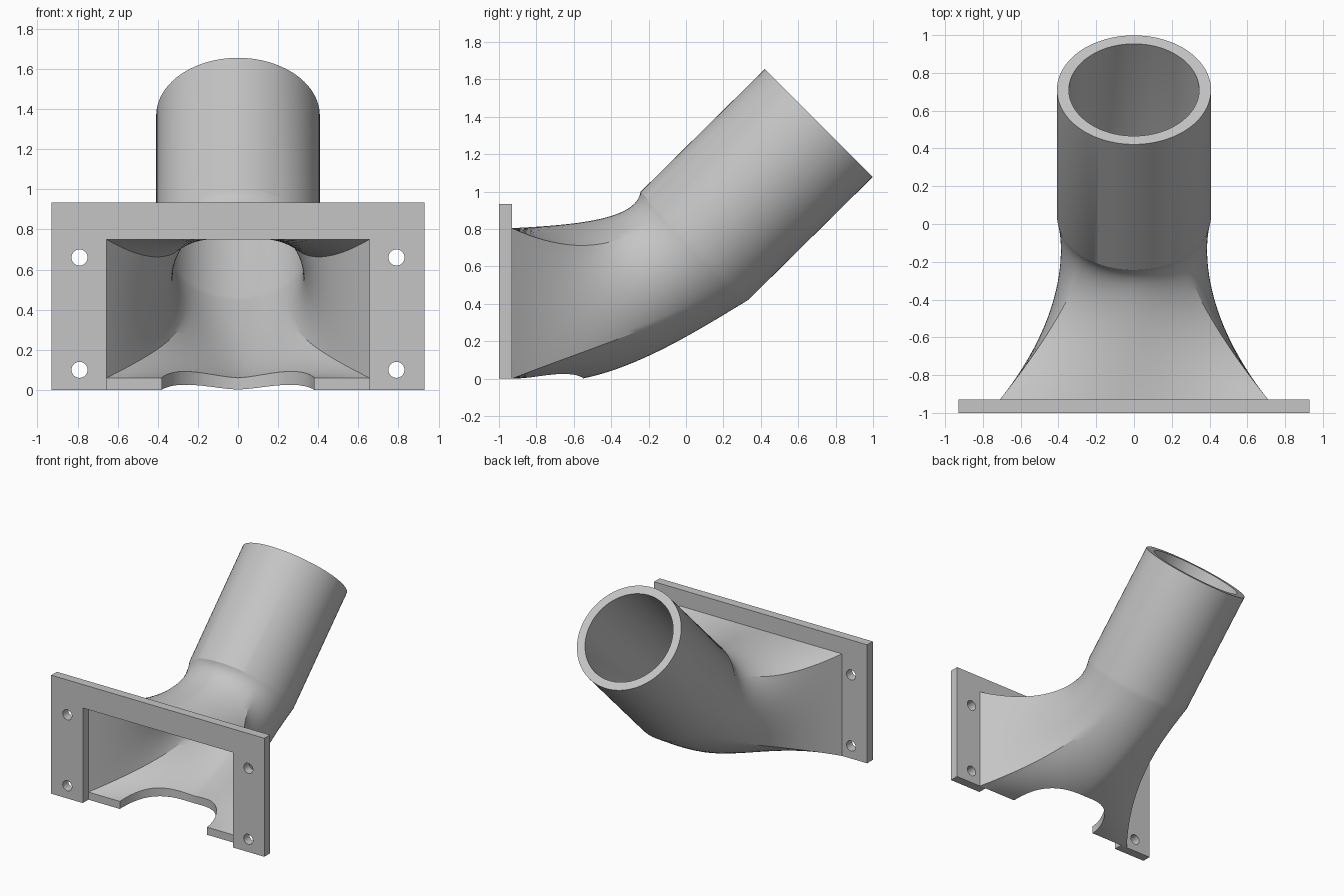
import bpy, bmesh
from math import sin, cos, pi, radians
from mathutils import Vector

if "Cube" in bpy.data.objects:
    bpy.data.objects.remove(bpy.data.objects["Cube"])

grey = bpy.data.materials.new("light_grey")
grey.use_nodes = True
colour = (0.56, 0.56, 0.56, 1)
grey.diffuse_color = colour
grey.node_tree.nodes["Principled BSDF"].inputs["Base Color"].default_value = colour

FRONT, BACK = -1.0, -0.93            # flange faces
SIDE, STEPS = 20, 28                 # points per duct wall, rings along the duct
BEND = Vector((0, 0.045, 0.71))      # where the round pipe begins
MOUTH = Vector((0, 0.71, 1.367))     # where the round pipe ends
UP = Vector((0, -1, 1)).normalized()


def make_object(name, bm):
    bmesh.ops.recalc_face_normals(bm, faces=bm.faces)
    mesh = bpy.data.meshes.new(name)
    bm.to_mesh(mesh)
    bm.free()
    obj = bpy.data.objects.new(name, mesh)
    bpy.context.collection.objects.link(obj)
    mesh.materials.append(grey)
    return obj


def activate(obj):
    bpy.ops.object.select_all(action='DESELECT')
    obj.select_set(True)
    bpy.context.view_layer.objects.active = obj


def drill(obj, radius, depth, location, rotation=(0, 0, 0), sides=48):
    """Cut a cylinder out of an object."""
    bpy.ops.mesh.primitive_cylinder_add(vertices=sides, radius=radius, depth=depth,
                                        location=location, rotation=rotation)
    cutter = bpy.context.object
    cutter.hide_render = True
    cutter.data.materials.append(grey)
    mod = obj.modifiers.new("cut", 'BOOLEAN')
    mod.operation, mod.solver, mod.object = 'DIFFERENCE', 'EXACT', cutter
    activate(obj)
    bpy.ops.object.modifier_apply(modifier=mod.name)
    bpy.data.objects.remove(cutter)


def smooth(obj, degrees):
    activate(obj)
    bpy.ops.object.shade_smooth_by_angle(angle=radians(degrees))


def circle_point(centre, radius, a):
    return centre + radius * (Vector((sin(a), 0, 0)) + cos(a) * UP)


def duct_rings(half_width, low, high, radius):
    """Rings blending a rectangle into a tilted circle, then on to the pipe mouth."""
    mid, half = (low + high) / 2, (high - low) / 2
    walls = []
    for k in range(4):
        for i in range(SIDE):
            a = -pi / 4 + k * pi / 2 + i / SIDE * pi / 2
            t = 2 * i / SIDE - 1
            u, v = [(t, 1), (1, -t), (-t, -1), (-1, t)][k]
            # direction in which this line leaves the rectangle
            if k == 0:
                rise = 0.02 - 0.22 * abs(u) ** 1.5
            elif k == 2:
                rise = -0.10 + 0.27 * abs(u) ** 1.5
            else:
                rise = -0.015 - 0.185 * v
            start = Vector((u * half_width, BACK, mid + v * half))
            end = circle_point(BEND, radius, a)
            w = (1 - cos(a)) / 2
            p1 = start + Vector((-0.34 * u, 0.43, rise))
            p2 = end + Vector((-0.048 * sin(a), -0.02 - 0.36 * w, -0.13 - 0.10 * w))
            walls.append((start, p1, p2, end, a))
    rings = []
    for s in range(STEPS + 1):
        t = s / STEPS
        r = 1 - t
        rings.append([p * r**3 + q * 3*r*r*t + m * 3*r*t*t + e * t**3
                      for p, q, m, e, _ in walls])
    rings.append([circle_point(MOUTH, radius, wall[4]) for wall in walls])
    return rings


# duct and pipe: outer skin out to the mouth, inner skin back again
bm = bmesh.new()
rings = duct_rings(0.71, 0.0, 0.805, 0.408)
rings += reversed(duct_rings(0.655, 0.06, 0.75, 0.345))
loops = [[bm.verts.new(p) for p in ring] for ring in rings]
for j, ring in enumerate(loops):
    following = loops[(j + 1) % len(loops)]
    for i in range(len(ring)):
        n = (i + 1) % len(ring)
        bm.faces.new((ring[i], ring[n], following[n], following[i]))
duct = make_object("duct_and_pipe", bm)
drill(duct, 0.38, 0.5, (0, BACK, 0.05), sides=64)   # notch in the floor
smooth(duct, 25)

# flange: plate with an opening that runs out at the bottom
bm = bmesh.new()
half = [(0.655, 0.75), (0.655, 0), (0.93, 0), (0.93, 0.935)]
outline = half + [(-x, z) for x, z in reversed(half)]
face = bm.faces.new([bm.verts.new((x, FRONT, z)) for x, z in outline])
grown = bmesh.ops.extrude_face_region(bm, geom=[face])
bmesh.ops.translate(bm, vec=(0, BACK - FRONT, 0),
                    verts=[g for g in grown["geom"] if isinstance(g, bmesh.types.BMVert)])
flange = make_object("flange", bm)
for x in (-0.79, 0.79):
    for z in (0.1, 0.66):
        drill(flange, 0.04, 0.3, (x, FRONT, z), (pi / 2, 0, 0))
smooth(flange, 30)
